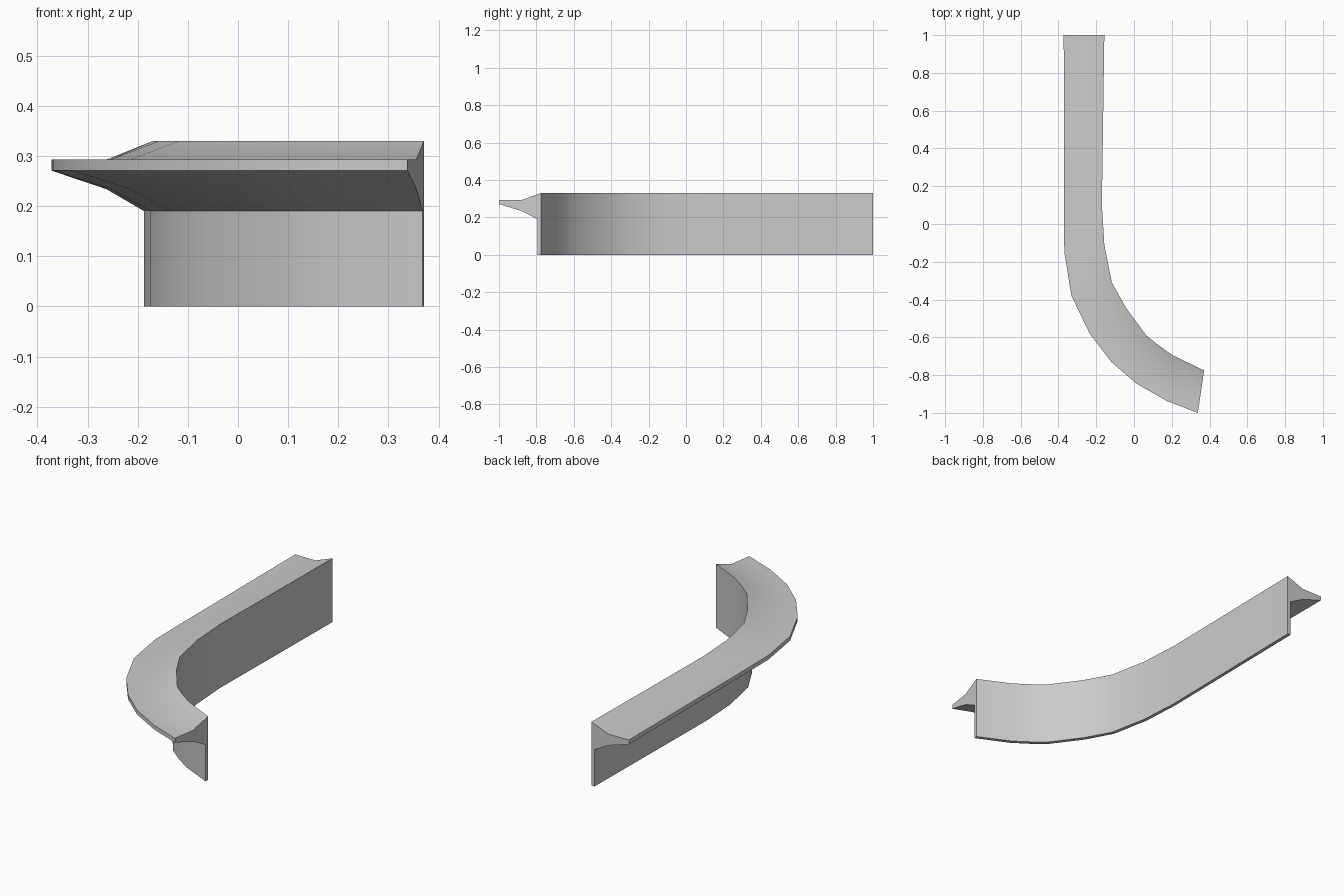
import bpy, bmesh, math
from mathutils import Vector

if "Cube" in bpy.data.objects:
    bpy.data.objects.remove(bpy.data.objects["Cube"])

# Plan stations: inner wall edge and matching outer ledge edge
inner = [(-.157, 1), (-.17, .1), (-.157, -.11), (-.117, -.31), (-.045, -.44),
         (.065, -.59), (.13, -.642), (.205, -.695), (.371, -.775)]
outer = [(-.372, 1), (-.371, .1), (-.369, -.15), (-.331, -.38), (-.235, -.58),
         (-.12, -.73), (.012, -.845), (.175, -.937), (.338, -1)]

# Cross-section: (fraction from inner to outer edge, height)
profile = [(0, 0), (0, .33), (.46, .293), (1, .293), (1, .271),
           (.46, .234), (.085, .19), (.085, 0)]

# Loft the section along the curved plan
bm = bmesh.new()
rings = []
for a, b in zip(inner, outer):
    a, b = Vector(a), Vector(b)
    rings.append([bm.verts.new((*a.lerp(b, t), z)) for t, z in profile])
n = len(profile)
for r, s in zip(rings, rings[1:]):
    for i in range(n):
        j = (i + 1) % n
        bm.faces.new((r[i], r[j], s[j], s[i]))

# End caps, split into wall, inner ledge and outer ledge
for r in (rings[0], rings[-1]):
    for ids in ((0, 1, 6, 7), (1, 2, 5, 6), (2, 3, 4, 5)):
        bm.faces.new([r[i] for i in ids])
bmesh.ops.recalc_face_normals(bm, faces=bm.faces)

mesh = bpy.data.meshes.new("curved_wall_with_ledge")
bm.to_mesh(mesh)
bm.free()
wall = bpy.data.objects.new("curved_wall_with_ledge", mesh)
bpy.context.collection.objects.link(wall)
bpy.context.view_layer.objects.active = wall
wall.select_set(True)
bpy.ops.object.shade_smooth_by_angle(angle=math.radians(30))
